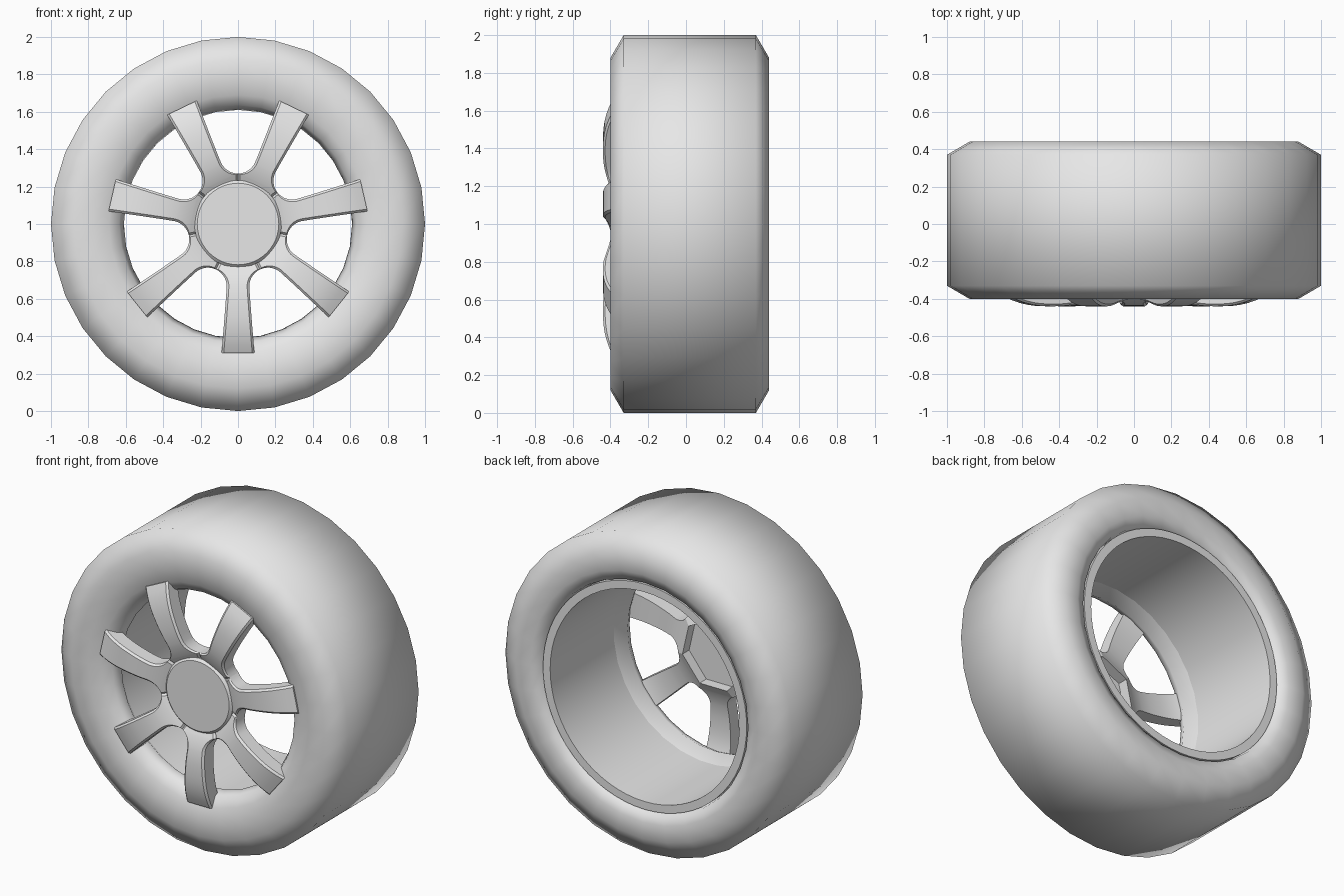
import bpy
import bmesh
from math import sin, cos, tan, pi, radians

cube = bpy.data.objects.get("Cube")
if cube:
    bpy.data.objects.remove(cube)

grey = bpy.data.materials.new("plain grey")
grey.use_nodes = True
colour = (0.8, 0.8, 0.8, 1)
grey.diffuse_color = colour
grey.node_tree.nodes["Principled BSDF"].inputs["Base Color"].default_value = colour

SPOKES = 7
HALF = pi / SPOKES


def finish(name, bm, smooth_angle):
    bmesh.ops.recalc_face_normals(bm, faces=bm.faces)
    mesh = bpy.data.meshes.new(name)
    bm.to_mesh(mesh)
    bm.free()
    mesh.materials.append(grey)
    obj = bpy.data.objects.new(name, mesh)
    bpy.context.collection.objects.link(obj)
    obj.location.z = 1
    bpy.ops.object.select_all(action='DESELECT')
    obj.select_set(True)
    bpy.context.view_layer.objects.active = obj
    bpy.ops.object.shade_smooth_by_angle(angle=radians(smooth_angle))
    return obj


def lathe(name, profile, sides, smooth_angle):
    """Turn a closed (radius, y) profile about the wheel axle."""
    bm = bmesh.new()
    rings = []
    for i in range(sides):
        a = 2 * pi * i / sides
        rings.append([bm.verts.new((r * cos(a), y, r * sin(a))) for r, y in profile])
    n = len(profile)
    for i in range(sides):
        here, there = rings[i], rings[(i + 1) % sides]
        for j in range(n):
            k = (j + 1) % n
            bm.faces.new((here[j], here[k], there[k], there[j]))
    bmesh.ops.remove_doubles(bm, verts=bm.verts, dist=0.0001)
    return finish(name, bm, smooth_angle)


# Tyre: broad tread, sloped shoulders, front lip rolling into the opening
lathe("tyre", [
    (0.61, -0.29), (0.635, -0.345), (0.69, -0.38), (0.77, -0.395), (0.88, -0.40),
    (1.0, -0.33), (1.0, 0.37), (0.88, 0.44), (0.78, 0.435), (0.72, 0.41),
    (0.71, 0.36), (0.68, 0.30), (0.68, -0.20)], 32, 89)

# Rim barrel, stepping inward behind the front lip
lathe("rim_barrel", [
    (0.71, 0.41), (0.66, 0.41), (0.66, -0.235), (0.61, -0.29),
    (0.69, -0.29), (0.69, 0.30), (0.71, 0.36)], 64, 30)

# Centre cap with a bevelled edge, recessed at the back
lathe("centre_cap", [
    (0, -0.40), (0.218, -0.40), (0.233, -0.385), (0.233, -0.34), (0, -0.34)], 48, 30)


def front_y(r):
    """Front face of a spoke: bulges forward between hub and rim."""
    t = (r - 0.46) / 0.24
    return -0.44 + 0.055 * abs(t) ** 2.4


# Spoke outline: rounded pocket beside the hub, then a widening arm
pocket, radius = 0.37, 0.10
outline = [(0.20, 0.20 * tan(HALF))]
for i in range(9):
    a = pi + HALF + (pi / 2 - HALF) * i / 8
    outline.append((pocket * cos(HALF) + radius * cos(a),
                    pocket * sin(HALF) + radius * sin(a)))
neck, tip = outline[-1], (0.69, 0.088)
for i in range(1, 10):
    t = i / 9
    outline.append((neck[0] + (tip[0] - neck[0]) * t,
                    neck[1] + (tip[1] - neck[1]) * t ** 1.1))


def spoke(bm, angle):
    edge, sections = 0.012, []
    for r, w in outline:
        front = front_y(r)
        back = front + 0.10
        section = [(-w, back), (-w, front + edge), (-w + edge, front),
                   (w - edge, front), (w, front + edge), (w, back)]
        sections.append([bm.verts.new((r * cos(angle) - b * sin(angle), y,
                                       r * sin(angle) + b * cos(angle)))
                         for b, y in section])
    n = len(section)
    for here, there in zip(sections, sections[1:]):
        for j in range(n):
            k = (j + 1) % n
            bm.faces.new((here[j], here[k], there[k], there[j]))
    bm.faces.new(sections[0])
    bm.faces.new(sections[-1])


# Seven spokes, one pointing straight down
bm = bmesh.new()
for s in range(SPOKES):
    spoke(bm, -pi / 2 + 2 * HALF * s)
finish("spokes", bm, 30)
